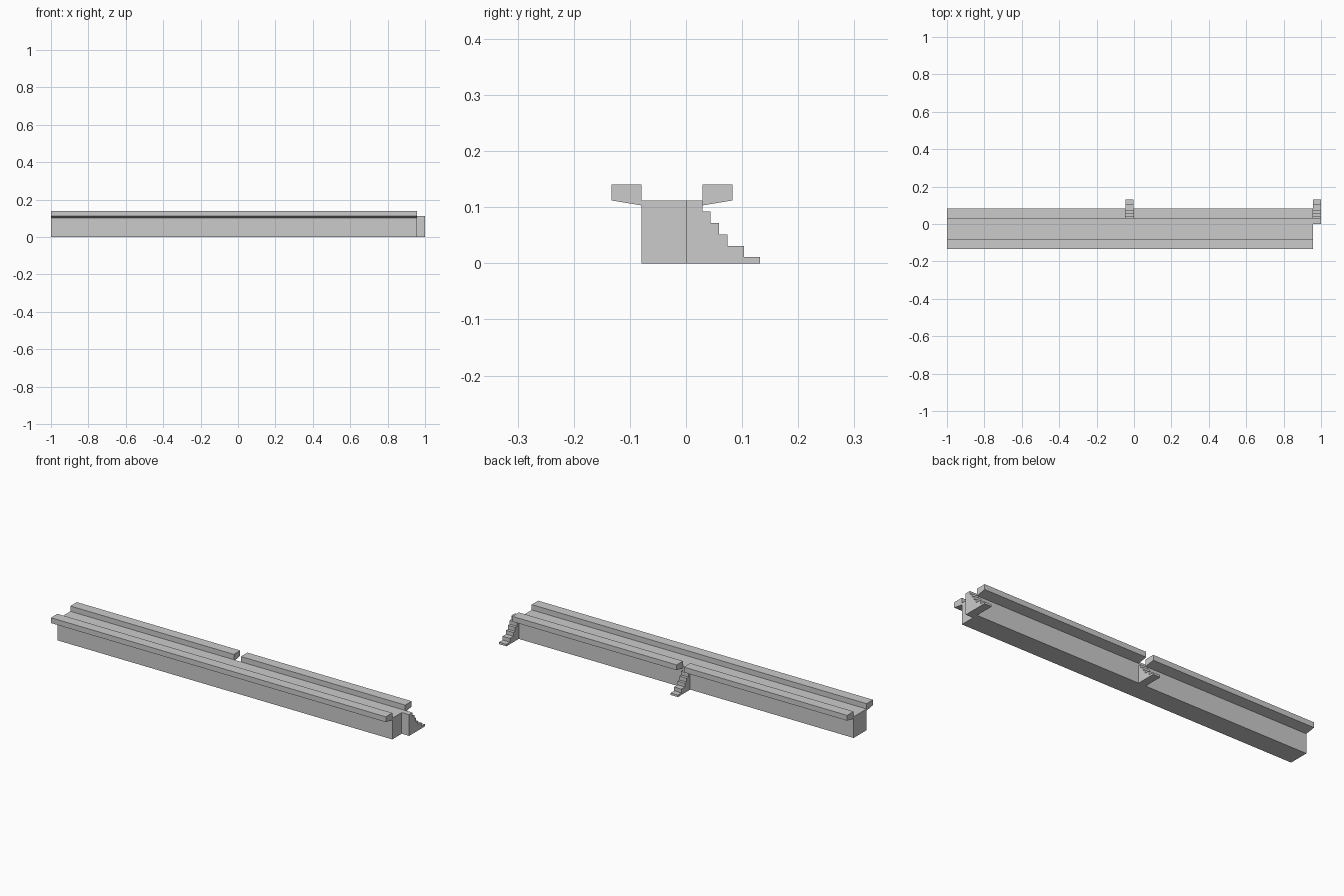
import bpy, bmesh

if "Cube" in bpy.data.objects:
    bpy.data.objects.remove(bpy.data.objects["Cube"])


def extrude_profile(name, profile, x0, x1):
    """Extrude a (y, z) outline along x."""
    bm = bmesh.new()
    face = bm.faces.new([bm.verts.new((x0, y, z)) for y, z in profile])
    res = bmesh.ops.extrude_face_region(bm, geom=[face])
    moved = [g for g in res["geom"] if isinstance(g, bmesh.types.BMVert)]
    bmesh.ops.translate(bm, verts=moved, vec=(x1 - x0, 0, 0))
    bmesh.ops.recalc_face_normals(bm, faces=bm.faces)
    mesh = bpy.data.meshes.new(name)
    bm.to_mesh(mesh)
    bm.free()
    obj = bpy.data.objects.new(name, mesh)
    bpy.context.collection.objects.link(obj)
    return obj


LEFT, RIGHT = -1.0, 0.957
FRONT, BACK, DECK = -0.079, 0.029, 0.112
STAIR_X0, STAIR_X1 = -0.045, -0.003
MID_Y = (FRONT + BACK) / 2

# Main wall with walkway on top
extrude_profile("wall_body", [(FRONT, 0), (BACK, 0), (BACK, DECK), (FRONT, DECK)], LEFT, RIGHT)

# Overhanging parapets; the back one is broken by the middle stair
back_lip = [(BACK, 0.103), (0.083, DECK), (0.083, 0.14), (BACK, 0.14)]
front_lip = [(2 * MID_Y - y, z) for y, z in back_lip]
extrude_profile("front_parapet", front_lip, LEFT, RIGHT)
extrude_profile("back_parapet_left", back_lip, LEFT, STAIR_X0)
extrude_profile("back_parapet_right", back_lip, STAIR_X1, RIGHT)


# Solid stairs climbing to the walkway
def stair(name, y_start, x0, x1):
    treads = [(BACK, DECK), (0.044, 0.092), (0.059, 0.072),
              (0.074, 0.051), (0.103, 0.031), (0.132, 0.011)]
    profile = [(y_start, 0), (y_start, DECK)] if y_start < BACK else [(BACK, 0)]
    for i, (y, z) in enumerate(treads):
        if i:
            profile.append((treads[i - 1][0], z))
        if i or y_start < BACK:
            profile.append((y, z))
    profile.append((treads[-1][0], 0))
    extrude_profile(name, profile, x0, x1)


stair("middle_stair", BACK, STAIR_X0, STAIR_X1)
stair("end_stair", 0.0, RIGHT, 1.0)
